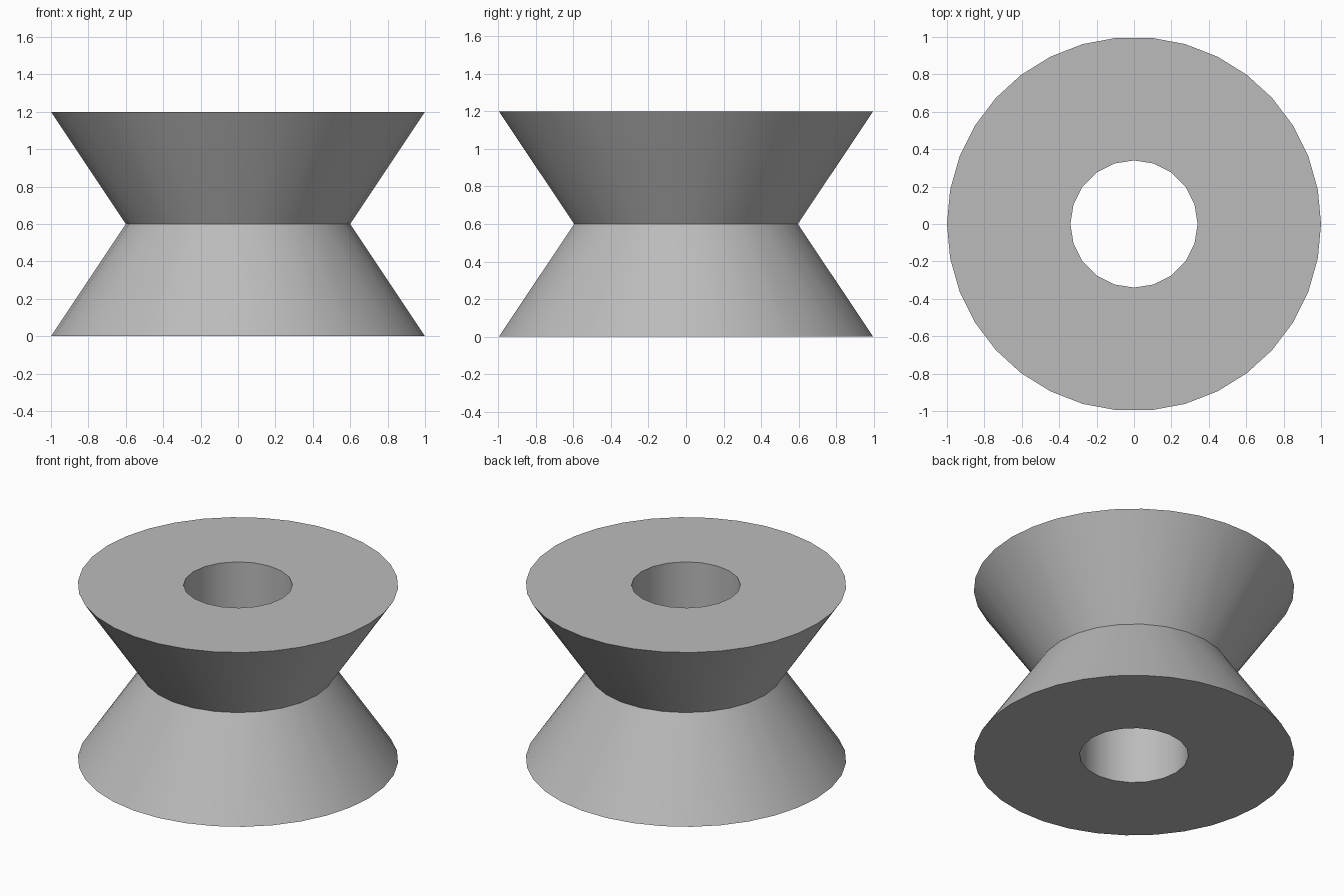
import bpy
import bmesh
import math

cube = bpy.data.objects.get("Cube")
if cube:
    bpy.data.objects.remove(cube, do_unlink=True)

# Plain grey for the whole part
grey = bpy.data.materials.new("mid grey")
grey.use_nodes = True
colour = (0.5, 0.5, 0.5, 1.0)
grey.diffuse_color = colour
grey.node_tree.nodes["Principled BSDF"].inputs["Base Color"].default_value = colour

bm = bmesh.new()


def ring(radius, z, count):
    """Circle of vertices; larger circles get more sides."""
    return [bm.verts.new((radius * math.cos(math.tau * i / count),
                          radius * math.sin(math.tau * i / count), z))
            for i in range(count)]


def stitch(a, b):
    """Join two rings, which may differ in side count, with triangles."""
    i = j = 0
    while i < len(a) or j < len(b):
        va, vb = a[i % len(a)], b[j % len(b)]
        if j == len(b) or (i < len(a) and (i + 0.5) / len(a) <= (j + 0.5) / len(b)):
            i += 1
            bm.faces.new((va, a[i % len(a)], vb))
        else:
            j += 1
            bm.faces.new((va, b[j % len(b)], vb))


# Closed profile: bottom rim, waist, top rim, then down through the bore
rings = [ring(1.0, 0.0, 34), ring(0.6, 0.6, 26), ring(1.0, 1.2, 34),
         ring(0.34, 1.2, 20), ring(0.34, 0.0, 20)]
for lower, upper in zip(rings, rings[1:] + rings[:1]):
    stitch(lower, upper)
bmesh.ops.recalc_face_normals(bm, faces=bm.faces)

mesh = bpy.data.meshes.new("waisted_roller")
bm.to_mesh(mesh)
bm.free()
mesh.materials.append(grey)
roller = bpy.data.objects.new("waisted_roller", mesh)
bpy.context.collection.objects.link(roller)

# Smooth walls, crisp rims and waist
bpy.ops.object.select_all(action="DESELECT")
roller.select_set(True)
bpy.context.view_layer.objects.active = roller
bpy.ops.object.shade_smooth_by_angle(angle=math.radians(30))
